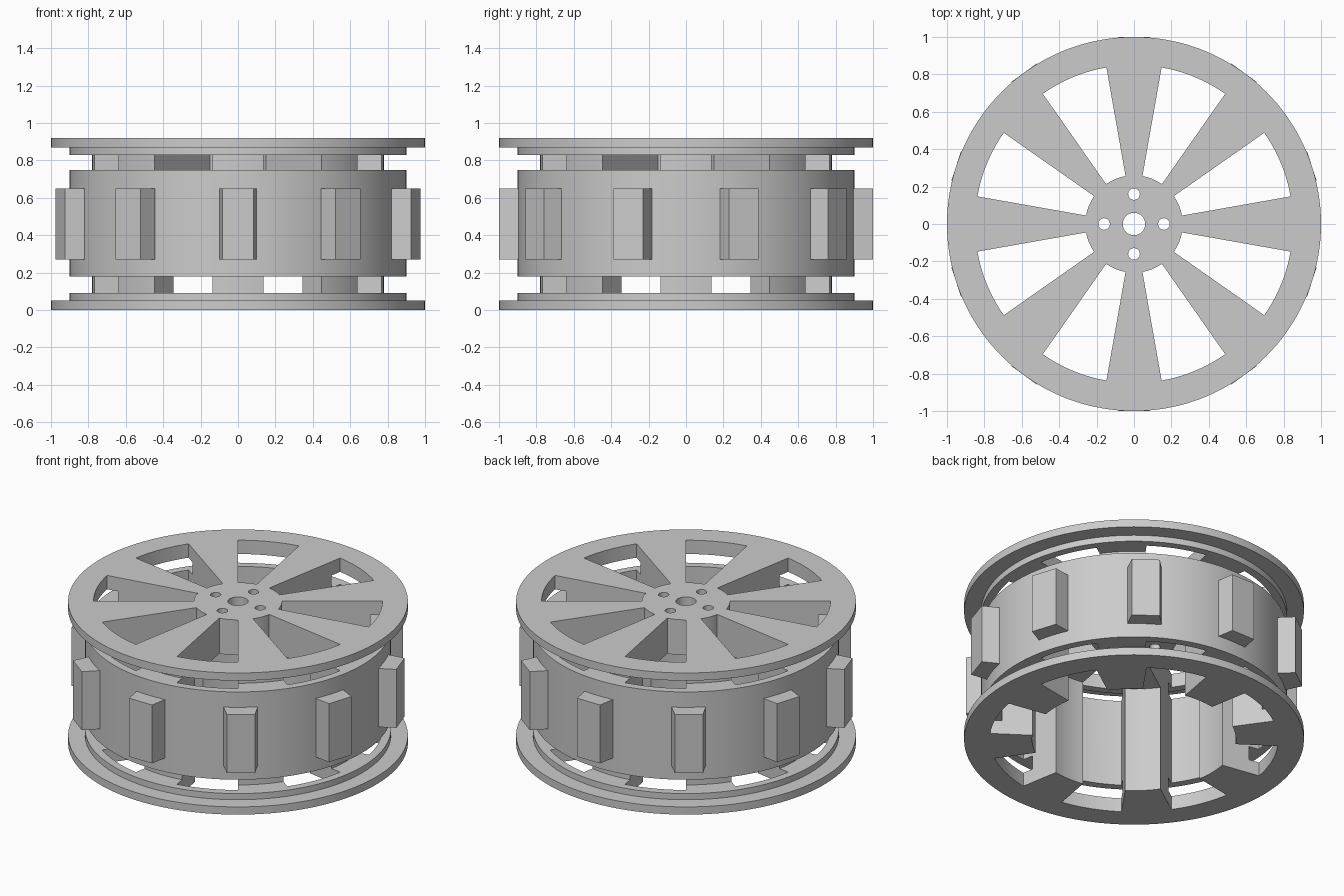
import bpy, bmesh
from math import cos, sin, radians, pi

if "Cube" in bpy.data.objects:
    bpy.data.objects.remove(bpy.data.objects["Cube"], do_unlink=True)

HEIGHT = 0.92
grey = bpy.data.materials.new("light_grey")
grey.use_nodes = True
colour = (0.6, 0.6, 0.6, 1)
grey.diffuse_color = colour
grey.node_tree.nodes["Principled BSDF"].inputs["Base Color"].default_value = colour


def lathe(bm, profile, start, end, steps):
    """Sweep a closed (radius, z) profile about z; a part turn is capped."""
    full = abs(end - start) >= 360
    rings = []
    for i in range(steps if full else steps + 1):
        a = radians(start + (end - start) * i / steps)
        rings.append([bm.verts.new((r * cos(a), r * sin(a), z)) for r, z in profile])
    n = len(profile)
    for i in range(steps):
        a, b = rings[i], rings[(i + 1) % len(rings)]
        for j in range(n):
            k = (j + 1) % n
            bm.faces.new((a[j], a[k], b[k], b[j]))
    if not full:
        bm.faces.new(rings[0])
        bm.faces.new(rings[-1])


def prism(bm, points, low, high):
    """Extrude a plan outline between two heights."""
    a = [bm.verts.new((x, y, low)) for x, y in points]
    b = [bm.verts.new((x, y, high)) for x, y in points]
    bm.faces.new(a)
    bm.faces.new(b)
    for i in range(len(a)):
        k = (i + 1) % len(a)
        bm.faces.new((a[i], a[k], b[k], b[i]))


def finish(bm, name):
    bmesh.ops.recalc_face_normals(bm, faces=bm.faces)
    mesh = bpy.data.meshes.new(name)
    bm.to_mesh(mesh)
    bm.free()
    mesh.materials.append(grey)
    ob = bpy.data.objects.new(name, mesh)
    bpy.context.collection.objects.link(ob)
    return ob


# Wheel body: flanges, stepped rims, grooves, drum and hollow underside
outer = [(1, 0), (1, 0.05), (0.9, 0.05), (0.9, 0.09), (0.78, 0.09), (0.78, 0.18),
         (0.9, 0.18), (0.9, 0.75), (0.78, 0.75), (0.78, 0.83), (0.9, 0.83),
         (0.9, 0.87), (1, 0.87), (1, HEIGHT)]
inner = [(0.06, HEIGHT), (0.06, 0.69), (0.6, 0.69), (0.6, 0)]
bm = bmesh.new()
lathe(bm, outer + inner, 0, 360, 144)
wheel = finish(bm, "wheel_body")

# Cutter: eight windows between the spokes and four bolt holes in the hub
bm = bmesh.new()
window = [(0.26, -0.1), (0.85, -0.1), (0.85, 1.1), (0.26, 1.1)]
for q in range(4):
    for first in (10, 55):
        lathe(bm, window, q * 90 + first, q * 90 + first + 25, 10)
    cx, cy = 0.16 * cos(q * pi / 2), 0.16 * sin(q * pi / 2)
    circle = [(cx + 0.031 * cos(i * pi / 16), cy + 0.031 * sin(i * pi / 16))
              for i in range(32)]
    prism(bm, circle, 0.5, 1.1)
cutter = finish(bm, "window_cutter")
cutter.hide_render = True

bpy.context.view_layer.objects.active = wheel
cut = wheel.modifiers.new("windows", 'BOOLEAN')
cut.operation = 'DIFFERENCE'
cut.solver = 'EXACT'
cut.object = cutter
bpy.ops.object.modifier_apply(modifier=cut.name)
bpy.data.objects.remove(cutter, do_unlink=True)

bpy.ops.object.select_all(action='DESELECT')
wheel.select_set(True)
bpy.ops.object.shade_smooth_by_angle(angle=radians(20))

# Ten tapered tread lugs around the drum
for i in range(10):
    bm = bmesh.new()
    a = radians(-90 + 36 * i)
    outline = [(0.88, -0.1), (0.9, -0.1), (1, -0.083), (1, 0.083), (0.9, 0.1), (0.88, 0.1)]
    prism(bm, [(r * cos(a) - t * sin(a), r * sin(a) + t * cos(a)) for r, t in outline],
          0.27, 0.65)
    finish(bm, f"tread_lug_{i + 1}")
